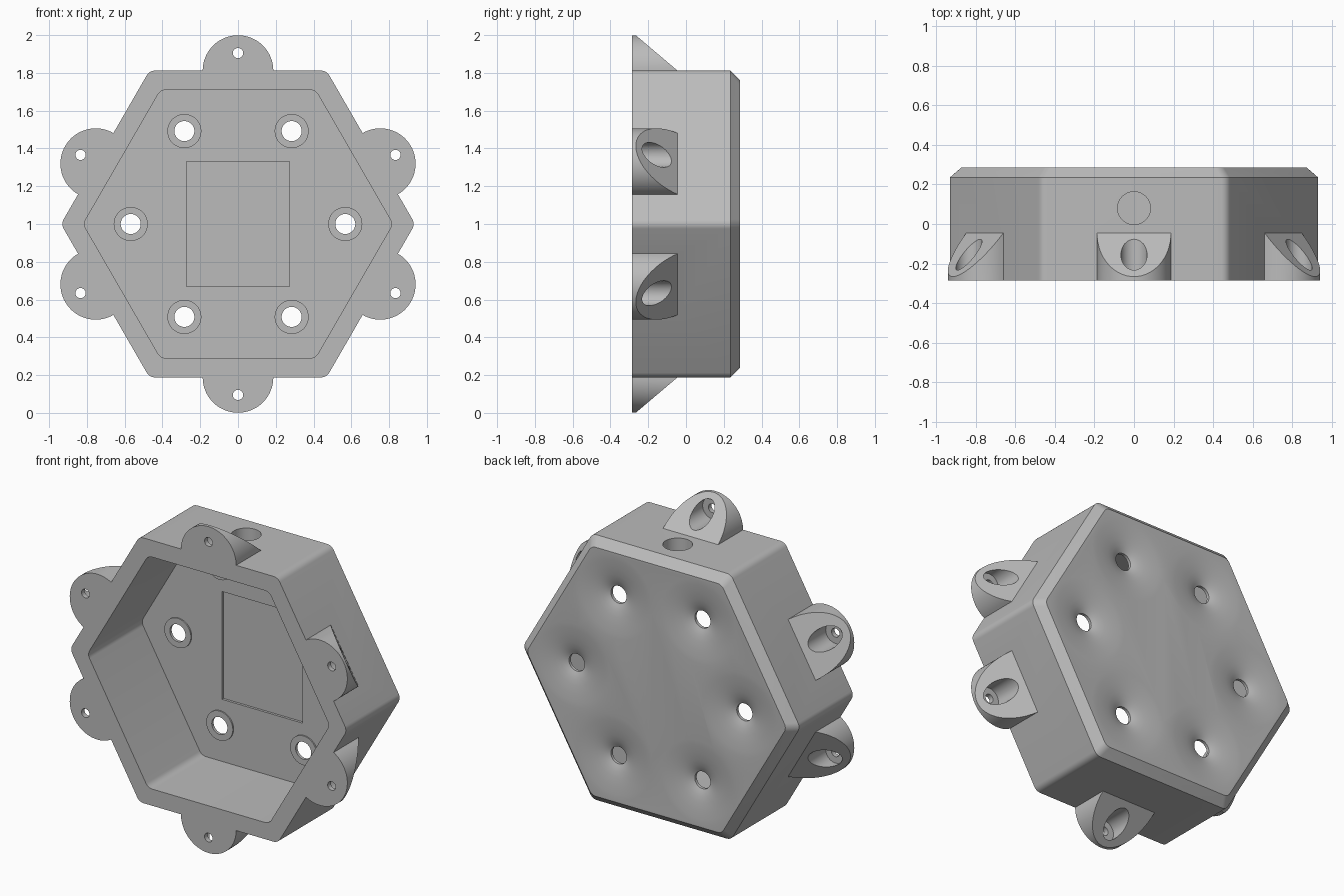
import bpy, bmesh
from math import sin, cos, pi, radians, sqrt
from mathutils import Vector

if "Cube" in bpy.data.objects:
    bpy.data.objects.remove(bpy.data.objects["Cube"])

FRONT, BACK, APOTHEM = -0.285, 0.285, 0.812
LUG_R = 0.187

grey = bpy.data.materials.new("plain_grey")
grey.use_nodes = True
grey.diffuse_color = (0.5, 0.5, 0.5, 1)
grey.node_tree.nodes["Principled BSDF"].inputs["Base Color"].default_value = (0.5, 0.5, 0.5, 1)


def loft(name, rings):
    """Closed solid through matching rings of points."""
    bm = bmesh.new()
    loops = [[bm.verts.new(p) for p in ring] for ring in rings]
    n = len(loops[0])
    for a, b in zip(loops, loops[1:]):
        for i in range(n):
            j = (i + 1) % n
            bm.faces.new((a[i], a[j], b[j], b[i]))
    bm.faces.new(loops[0])
    bm.faces.new(loops[-1])
    bmesh.ops.recalc_face_normals(bm, faces=bm.faces)
    mesh = bpy.data.meshes.new(name)
    bm.to_mesh(mesh)
    bm.free()
    obj = bpy.data.objects.new(name, mesh)
    bpy.context.collection.objects.link(obj)
    mesh.materials.append(grey)
    return obj


def hexagon(apothem, y, r=0.05, steps=6):
    """Hexagon with rounded corners, flat side up."""
    pts = []
    reach = (apothem - r) / cos(pi / 6)
    for k in range(6):
        a = k * pi / 3
        for s in range(steps + 1):
            t = a - pi / 6 + s * pi / 3 / steps
            pts.append(Vector((reach * cos(a) + r * cos(t), y, 1 + reach * sin(a) + r * sin(t))))
    return pts


def lathe(name, x, z, profile, n=48):
    """Round solid about a front-to-back axis; profile is (radius, y)."""
    return loft(name, [[Vector((x + r * cos(2 * pi * i / n), y, z + r * sin(2 * pi * i / n)))
                        for i in range(n)] for r, y in profile])


def combine(target, tool, operation):
    mod = target.modifiers.new("cut", 'BOOLEAN')
    mod.operation, mod.object, mod.solver = operation, tool, 'EXACT'
    bpy.context.view_layer.objects.active = target
    bpy.ops.object.modifier_apply(modifier=mod.name)
    bpy.data.objects.remove(tool)


# Hexagonal shell with a bevelled back
body = loft("housing", [hexagon(APOTHEM, FRONT), hexagon(APOTHEM, BACK - 0.05),
                        hexagon(APOTHEM - 0.05, BACK)])

# Mounting lugs: half discs with a sloped back, on each side wall
lugs = [(30, -0.1), (90, 0), (150, 0.1), (210, -0.1), (270, 0), (330, 0.1)]
bores = []
for angle, shift in lugs:
    a = radians(angle)
    out = Vector((cos(a), 0, sin(a)))
    side = Vector((-sin(a), 0, cos(a)))
    centre = Vector((0, 0, 1)) + out * APOTHEM + side * shift
    flat = [(LUG_R * sin(t), LUG_R * cos(t)) for t in (pi * i / 32 for i in range(33))]
    flat = [(-0.03, LUG_R)] + flat + [(-0.03, -LUG_R)]
    front = [centre + out * d + side * s + Vector((0, FRONT, 0)) for d, s in flat]
    slope = [centre + out * d + side * s + Vector((0, -0.045 - 1.18 * d, 0)) for d, s in flat]
    combine(body, loft("lug", [front, slope]), 'UNION')
    bores.append(centre + out * 0.093)

# Screw holes with a wide bore from behind
for p in bores:
    combine(body, lathe("screw_bore", p.x, p.z, [(0.027, -0.4), (0.027, -0.255),
                                                 (0.066, -0.255), (0.066, -0.03)], 32), 'DIFFERENCE')

# Open cavity and shallow rectangular recess in its floor
combine(body, loft("cavity", [hexagon(0.71, -0.4), hexagon(0.71, 0.235)]), 'DIFFERENCE')
corners = [(-0.272, 0.67), (0.272, 0.67), (0.272, 1.33), (-0.272, 1.33)]
combine(body, loft("recess", [[Vector((x, y, z)) for x, z in corners] for y in (0.1, 0.25)]),
        'DIFFERENCE')

# Six holes, each with a low collar inside and a soft dimple on the back
dimple = [(0.053, 0.15), (0.053, 0.245), (0.07, 0.253), (0.095, 0.262), (0.13, 0.27),
          (0.18, 0.278), (0.225, 0.2825), (0.262, 0.2855), (0.262, 0.32)]
for k in range(6):
    x, z = 0.568 * cos(k * pi / 3), 1 + 0.568 * sin(k * pi / 3)
    combine(body, lathe("collar", x, z, [(0.09, 0.227), (0.09, 0.24)]), 'UNION')
    combine(body, lathe("dimple", x, z, dimple), 'DIFFERENCE')

# Cable hole through the top wall
rings = [[Vector((0.083 * cos(2 * pi * i / 48), 0.08 + 0.083 * sin(2 * pi * i / 48), z))
          for i in range(48)] for z in (1.6, 1.9)]
combine(body, loft("cable_hole", rings), 'DIFFERENCE')

bpy.ops.object.select_all(action='DESELECT')
body.select_set(True)
bpy.context.view_layer.objects.active = body
bpy.ops.object.shade_smooth_by_angle(angle=radians(30))
